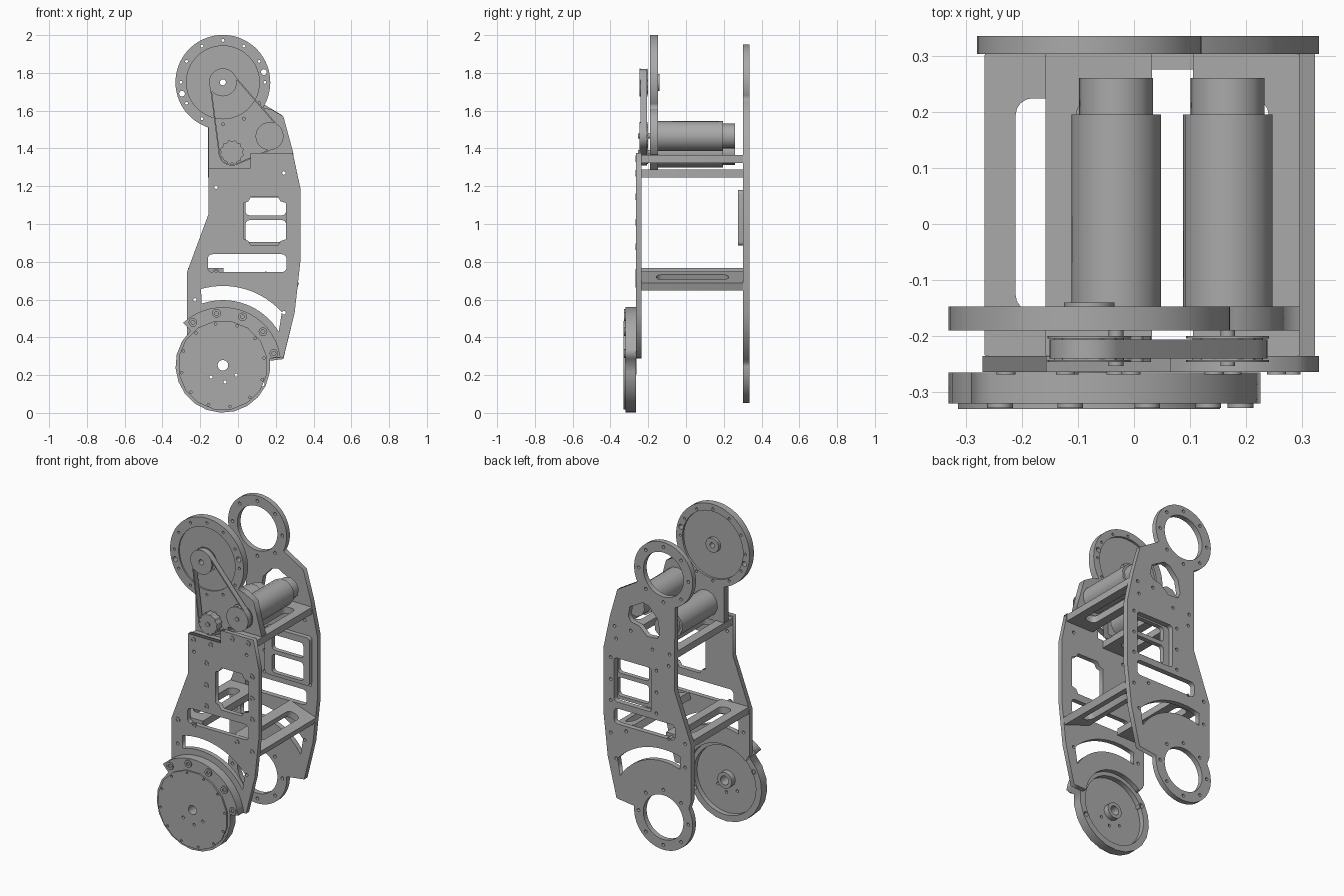
import bpy
import math
from mathutils import Matrix, Vector
from mathutils.geometry import convex_hull_2d

cube = bpy.data.objects.get("Cube")
if cube:
    bpy.data.objects.remove(cube, do_unlink=True)

GREY = (0.4, 0.4, 0.4, 1)
metal = bpy.data.materials.new("machined grey")
metal.use_nodes = True
metal.diffuse_color = GREY
metal.node_tree.nodes["Principled BSDF"].inputs["Base Color"].default_value = GREY

UPRIGHT = Matrix.Rotation(math.pi / 2, 4, "X")
CX, TOP, LOW = -0.08, 1.75, 0.252      # joint axes


def arc(x, z, r, a0, a1, n):
    steps = [math.radians(a0 + (a1 - a0) * i / n) for i in range(n + 1)]
    return [(x + r * math.cos(a), z + r * math.sin(a)) for a in steps]


def circle(x, z, r, n=12, turn=0):
    return arc(x, z, r, turn, turn + 360, n)[:-1]


def polar(x, z, r, angles):
    return [arc(x, z, r, a, a, 1)[0] for a in angles]


def rounded(x0, x1, z0, z1, r):
    return (arc(x1 - r, z1 - r, r, 0, 90, 4) + arc(x0 + r, z1 - r, r, 90, 180, 4)
            + arc(x0 + r, z0 + r, r, 180, 270, 4) + arc(x1 - r, z0 + r, r, 270, 360, 4))


def sheet(name, loops, thick, matrix):
    """Flat part cut from an outline and its holes."""
    cu = bpy.data.curves.new(name, "CURVE")
    cu.dimensions = "2D"
    cu.fill_mode = "BOTH"
    cu.extrude = thick / 2
    for loop in loops:
        sp = cu.splines.new("POLY")
        sp.points.add(len(loop) - 1)
        for p, (a, b) in zip(sp.points, loop):
            p.co = (a, b, 0, 1)
        sp.use_cyclic_u = True
    tmp = bpy.data.objects.new(name + "_outline", cu)
    bpy.context.collection.objects.link(tmp)
    dg = bpy.context.evaluated_depsgraph_get()
    me = bpy.data.meshes.new_from_object(tmp.evaluated_get(dg))
    bpy.data.objects.remove(tmp, do_unlink=True)
    me.transform(matrix)
    me.materials.clear()
    me.materials.append(metal)
    me.name = name
    ob = bpy.data.objects.new(name, me)
    bpy.context.collection.objects.link(ob)
    return ob


def slab(name, y0, y1, outline, holes=()):
    """Sheet standing upright between two depths."""
    place = Matrix.Translation((0, (y0 + y1) / 2, 0)) @ UPRIGHT
    return sheet(name, [outline, *holes], y1 - y0, place)


def drill(points, r=0.01):
    return [circle(x, z, r, 8) for x, z in points]


# Cutouts shared by both side plates
long_slot = rounded(-0.16, 0.257, 0.745, 0.84, 0.025)
arc_slot = arc(CX, LOW, 0.42, 42, 106, 16) + arc(CX, LOW, 0.345, 109, 31, 16)
beam_bolts = [(0.143, 1.345), (0.254, 1.345), (-0.122, 1.268), (-0.005, 1.268),
              (-0.228, 0.745), (-0.116, 0.745), (0.175, 0.715), (0.28, 0.68)]
window_bolts = [(x, z) for x in (-0.032, 0.28) for z in (0.88, 1.01, 1.145)]
spare_holes = [(-0.116, 1.195), (-0.228, 0.598), (0.243, 0.53), (0.243, 1.27)]

# Front plate
front = ([(0.24, 0.29), (0.30, 0.53), (0.33, 0.80), (0.33, 1.19), (0.29, 1.375),
          (0.065, 1.375), (0.065, 1.297), (-0.157, 1.297), (-0.157, 1.05),
          (-0.27, 0.745), (-0.27, 0.47)] + arc(CX, LOW, 0.235, 133, 9, 24))
front_window = [(0.07, 0.885), (0.21, 0.885), (0.225, 0.91), (0.255, 0.92), (0.255, 1.11),
                (0.225, 1.12), (0.21, 1.145), (0.07, 1.145), (0.055, 1.12), (0.03, 1.11),
                (0.03, 0.92), (0.055, 0.91)]
slab("front_plate", -0.264, -0.235, front,
     [front_window, long_slot, arc_slot] + drill(spare_holes))
for x, z in beam_bolts + window_bolts:
    slab("plate_bolt", -0.268, -0.262, circle(x, z, 0.017, 12), [circle(x, z, 0.008, 6)])

# Back plate with bearing rings at both ends
back = ([(0.24, 0.285), (0.30, 0.53), (0.33, 0.80), (0.33, 1.19), (0.285, 1.40),
         (0.235, 1.575), (0.11, 1.65)] + arc(CX, TOP, 0.2, -27, 247, 40)
        + [(-0.157, 1.05), (-0.27, 0.745), (-0.27, 0.40)] + arc(CX, LOW, 0.2, 150, 365, 32))
upper_opening = [(0.16, 1.43), (0.15, 1.49), (0.06, 1.54), (0.02, 1.53), (-0.04, 1.465),
                 (-0.055, 1.38), (-0.04, 1.345), (0.03, 1.34), (0.085, 1.39), (0.14, 1.4)]
ring_holes = [p for z in (TOP, LOW) for p in polar(CX, z, 0.17, range(0, 360, 45))]
slab("back_plate", 0.303, 0.335, back,
     [circle(CX, TOP, 0.137, 40), circle(CX, LOW, 0.137, 40), upper_opening,
      rounded(0.0, 0.257, 0.88, 1.15, 0.02), long_slot, arc_slot]
     + drill(spare_holes + beam_bolts + window_bolts + ring_holes))

# Window frame behind the back plate opening
slab("window_frame", 0.275, 0.303, rounded(-0.01, 0.295, 0.885, 1.18, 0.02),
     [rounded(0.04, 0.254, 0.905, 1.02, 0.02), rounded(0.04, 0.254, 1.046, 1.14, 0.02)])

# Slotted cross beams
for name, x, z, tilt in (("upper_left_beam", 0.2, 1.343, 0), ("upper_right_beam", -0.063, 1.268, 0),
                         ("lower_right_beam", -0.171, 0.745, 0), ("lower_left_beam", 0.226, 0.699, 19)):
    place = Matrix.Translation((x, 0.034, z)) @ Matrix.Rotation(math.radians(tilt), 4, "Y")
    sheet(name, [rounded(-0.095, 0.095, -0.269, 0.269, 0.002),
                 rounded(-0.04, 0.04, -0.19, 0.19, 0.03)], 0.042, place)

# Upper motor plate: solid web with a shallow pocket on each side
motor_plate = ([(0.295, 1.368), (0.24, 1.57), (0.18, 1.605)] + arc(CX, TOP, 0.251, -32, 245, 52)
               + [(-0.157, 1.51), (-0.157, 1.285), (0.065, 1.285), (0.065, 1.368)])
rim_holes = drill(polar(CX, TOP, 0.222, range(0, 360, 30)), 0.008)
rim_holes += drill([(0.137, 1.804), (-0.296, 1.69)], 0.016)
bore = circle(CX, TOP, 0.016)
slab("motor_plate_front", -0.19, -0.181, motor_plate, [circle(CX, TOP, 0.193, 48)] + rim_holes)
slab("motor_plate_web", -0.181, -0.16, motor_plate, [bore] + rim_holes)
slab("motor_plate_back", -0.16, -0.147, motor_plate, [circle(CX, TOP, 0.207, 48)] + rim_holes)
slab("upper_hub", -0.16, -0.14, circle(CX, TOP, 0.045, 16), [bore])

# Motors, shafts and pulleys
drives = {"right": (-0.032, 1.38), "left": (0.167, 1.465)}
for side, (x, z) in drives.items():
    slab(side + "_motor", -0.147, 0.195, circle(x, z, 0.081, 12, 10))
    slab(side + "_motor_cap", 0.195, 0.26, circle(x, z, 0.067, 10, 10))
    slab(side + "_shaft", -0.253, -0.147, circle(x, z, 0.013))
pulleys = {"upper": (CX, TOP), **drives}
for side, (x, z) in pulleys.items():
    holes = [circle(x, z, 0.016)] if side == "upper" else []
    teeth = [p for i in range(24) for p in
             polar(x, z, 0.064 if i % 2 else 0.057, (i * 15 - 3, i * 15 + 3))]
    slab(side + "_pulley", -0.246, -0.2, teeth, holes)
    if side != "right":
        for y in (-0.246, -0.204):
            slab(side + "_pulley_flange", y, y + 0.004, circle(x, z, 0.074, 28), holes)


def wrap(r):
    pts = [Vector(p) for x, z in pulleys.values() for p in circle(x, z, r, 32)]
    return [tuple(pts[i]) for i in convex_hull_2d(pts)]


slab("drive_belt", -0.24, -0.206, wrap(0.071), [wrap(0.064)])

# Lower wheel: faceted body with a bolted flange, hollow at the back
wheel = arc(CX, LOW, 0.251, 133, 368, 14) + arc(CX, LOW, 0.308, 8, 133, 16)
wheel_bore = circle(CX, LOW, 0.028, 16)
wheel_holes = drill([(-0.275, 0.354), (0.127, 0.153)], 0.015)
face_holes = drill([(-0.143, 0.19), (-0.069, 0.164), (-0.01, 0.2)], 0.009)
slab("wheel_rim", -0.296, -0.265, wheel, [circle(CX, LOW, 0.212, 32)] + wheel_holes)
slab("wheel_web", -0.32, -0.296, wheel, [wheel_bore] + wheel_holes + face_holes)
slab("wheel_cap", -0.33, -0.32, circle(CX, LOW, 0.238, 16, 11), [wheel_bore] + face_holes
     + drill(polar(CX, LOW, 0.222, range(10, 360, 30)), 0.007))
slab("wheel_hub", -0.296, -0.262, circle(CX, LOW, 0.05, 12), [wheel_bore])
for x, z in polar(CX, LOW, 0.277, (13, 40, 68, 97, 125)):
    slab("flange_bolt", -0.328, -0.32, circle(x, z, 0.023, 12), [circle(x, z, 0.011, 6)])
